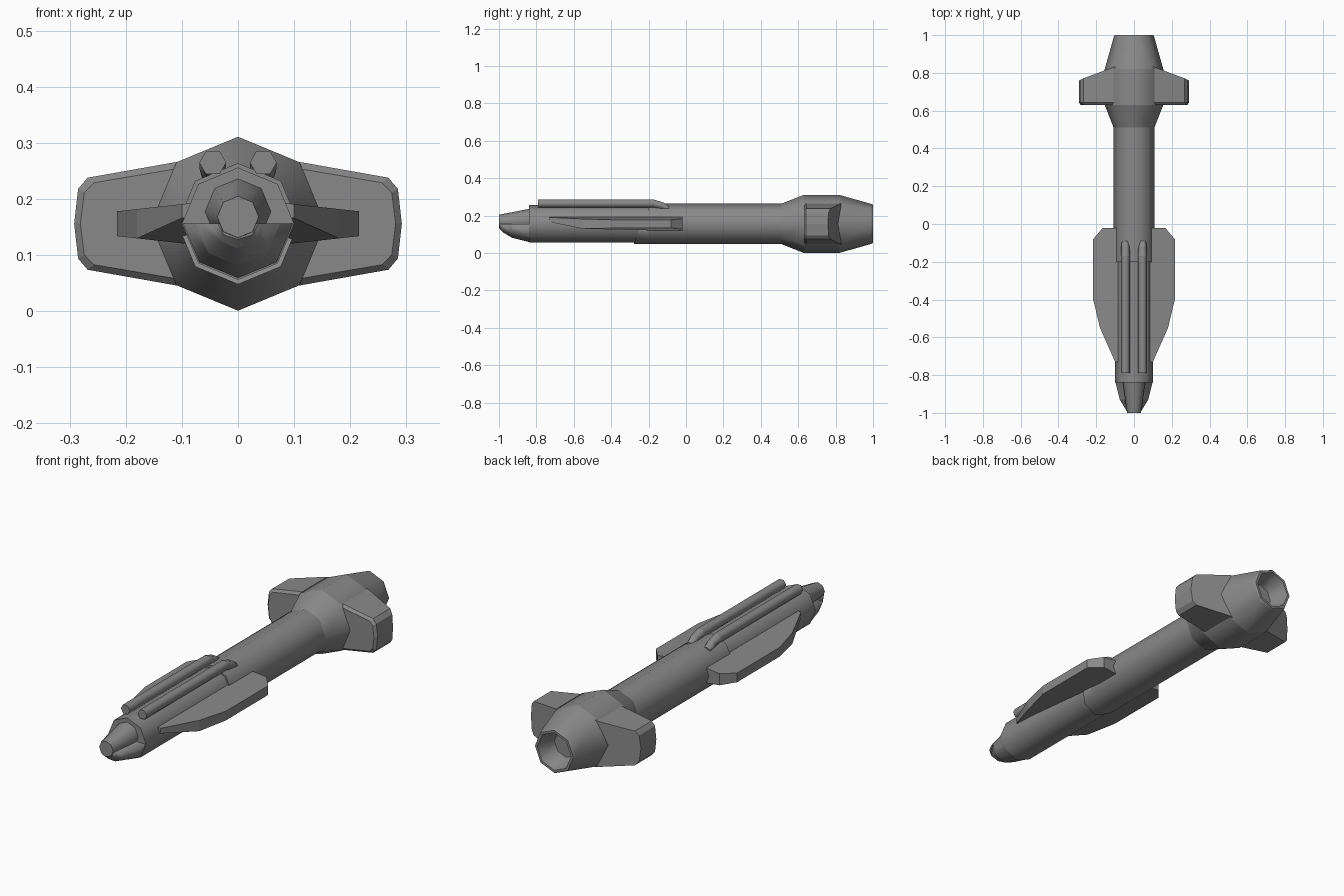
import bpy, bmesh
from math import pi, sin, cos

if "Cube" in bpy.data.objects:
    bpy.data.objects.remove(bpy.data.objects["Cube"])

AXIS = 0.156  # height of the hull centre line

grey = bpy.data.materials.new("hull_grey")
grey.use_nodes = True
grey.diffuse_color = (0.25, 0.25, 0.25, 1)
grey.node_tree.nodes["Principled BSDF"].inputs["Base Color"].default_value = (0.25, 0.25, 0.25, 1)


def ring(y, r, z=AXIS, x=0, sides=8):
    return [(x + r * cos(2 * pi * i / sides), y, z + r * sin(2 * pi * i / sides))
            for i in range(sides)]


def half_ring(y, w, top, bottom, slant=0):
    """Lower half of an octagon; slant moves the upper corners back."""
    pts = []
    for i in range(5):
        a = pi + pi * i / 4
        pts.append((w * cos(a), y + slant * (1 + sin(a)), top + (top - bottom) * sin(a)))
    return pts


def loft(name, rings, smooth=True, mirror=False):
    """Skin a list of rings, cap the ends, keep the ring edges sharp."""
    bm = bmesh.new()
    loops = [[bm.verts.new(p) for p in pts] for pts in rings]
    n = len(loops[0])
    for a, b in zip(loops, loops[1:]):
        for i in range(n):
            j = (i + 1) % n
            bm.faces.new((a[i], a[j], b[j], b[i]))
    bm.faces.new(loops[0])
    bm.faces.new(loops[-1])
    bmesh.ops.recalc_face_normals(bm, faces=bm.faces)
    for f in bm.faces:
        f.smooth = smooth
    for loop in loops:
        for i in range(n):
            bm.edges.get((loop[i], loop[(i + 1) % n])).smooth = False
    mesh = bpy.data.meshes.new(name)
    bm.to_mesh(mesh)
    bm.free()
    mesh.materials.append(grey)
    obj = bpy.data.objects.new(name, mesh)
    bpy.context.collection.objects.link(obj)
    if mirror:
        obj.modifiers.new("mirror", 'MIRROR')
    return obj


# Hull tubes
loft("main_body", [ring(-0.2, 0.108), ring(0.52, 0.108)])
loft("front_body", [ring(-0.84, 0.1), ring(-0.15, 0.1)])
loft("belly_sleeve", [half_ring(-0.28, 0.108, AXIS, AXIS - 0.108, 0.04),
                      half_ring(-0.18, 0.108, AXIS, AXIS - 0.108)])

# Engine with a hollow nozzle
loft("engine", [ring(y, r) for y, r in (
    (0.51, 0.108), (0.63, 0.155), (0.82, 0.155), (0.99, 0.107),
    (1.0, 0.102), (1.0, 0.09), (0.91, 0.062))])

# Nose: upper cone and lower chin
loft("nose_cone", [ring(-0.83, 0.06, 0.178), ring(-1.0, 0.037, 0.168)])
loft("chin", [half_ring(y, w, t, b) for y, w, t, b in (
    (-0.83, 0.1, AXIS, 0.057), (-0.93, 0.075, AXIS, 0.082),
    (-0.98, 0.045, AXIS, 0.112), (-0.995, 0.036, AXIS, 0.128))])

# Side wings, thinner toward the tips
outline = [(0.07, -0.73), (0.1, -0.73), (0.18, -0.55), (0.216, -0.4),
           (0.216, -0.08), (0.165, -0.02), (0.07, -0.02)]


def wing_side(sign):
    pts = []
    for x, y in outline:
        half = 0.036 - 0.11 * (x - 0.09)
        if sign < 0 and y < -0.7:
            half = -0.01  # lower face rises to the leading point
        pts.append((x, y, AXIS + sign * half))
    return pts


loft("wing", [wing_side(-1), wing_side(1)], smooth=False, mirror=True)

# Engine side pods with a bevelled front rim and swept back face
upper = [(0.08, 0.115), (0.11, 0.11), (0.268, 0.082), (0.285, 0.062), (0.292, 0)]
profile = upper + [(x, -z) for x, z in reversed(upper[:-1])]


def pod_ring(y, scale_z=1, inset=0, sweep=0):
    return [(x - (inset if x > 0.2 else 0), y - sweep * max(0, x - 0.155),
             AXIS + z * scale_z) for x, z in profile]


loft("side_pod", [pod_ring(0.63, 0.89, 0.011), pod_ring(0.642),
                  pod_ring(0.83, sweep=0.52)], smooth=False, mirror=True)

# Twin barrels on top, bending down into the hull
loft("barrel", [ring(y, r, z, 0.045, 6) for y, r, z in (
    (-0.79, 0.024, 0.265), (-0.17, 0.024, 0.265),
    (-0.12, 0.023, 0.25), (-0.09, 0.018, 0.235))], mirror=True)
